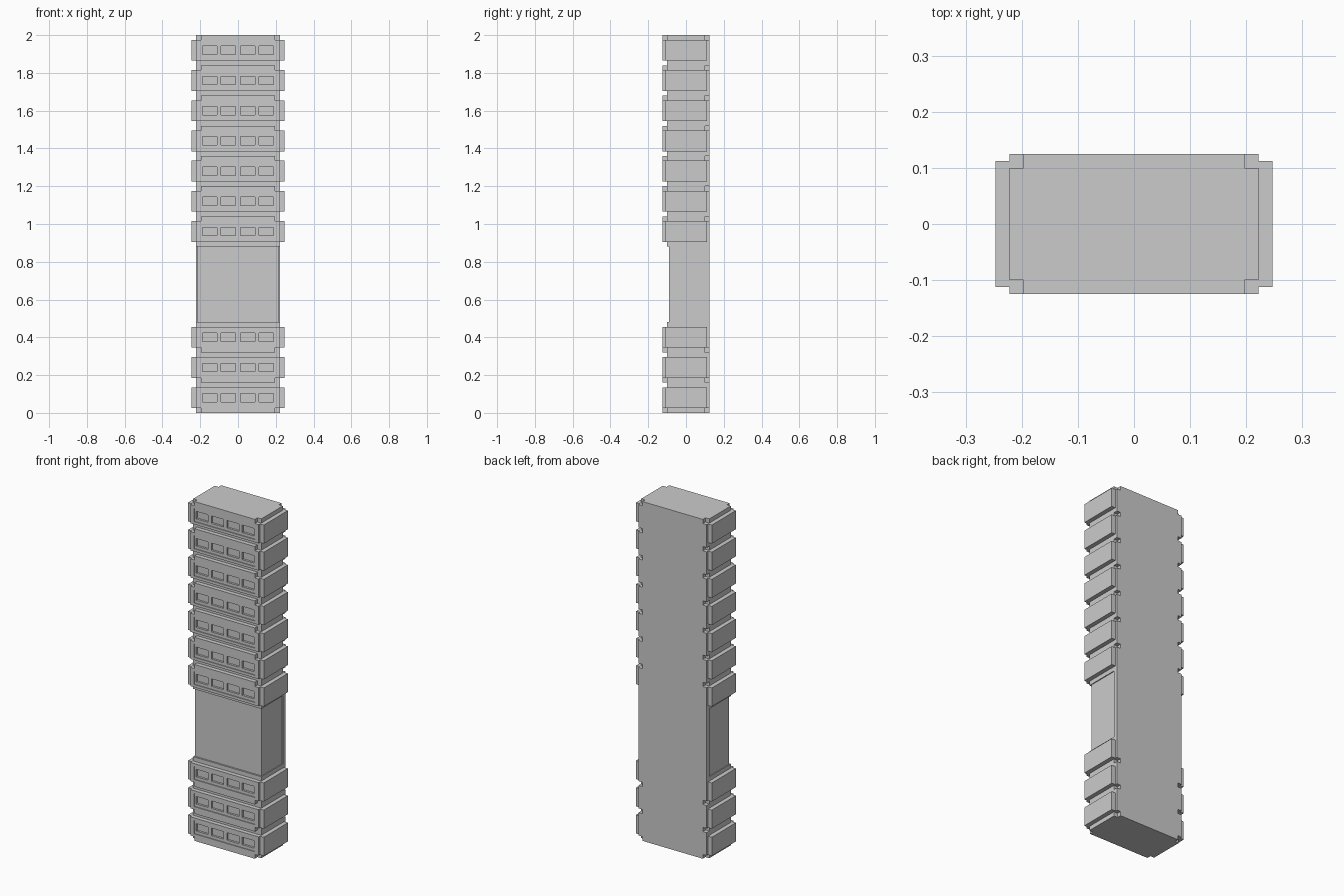
import bpy, bmesh

if "Cube" in bpy.data.objects:
    bpy.data.objects.remove(bpy.data.objects["Cube"])

W, S, D, E = 0.222, 0.247, 0.125, 0.025   # body half width, side panel reach, half depth, step
FLOORS = [(0.08 + 0.16 * i, -1) for i in range(3)] + [(0.96 + 0.16 * i, 1) for i in range(7)]


def prism(name, loop, z0, z1):
    """Vertical extrusion of a plan outline."""
    bm = bmesh.new()
    face = bm.faces.new([bm.verts.new((x, y, z0)) for x, y in loop])
    ext = bmesh.ops.extrude_face_region(bm, geom=[face])
    bmesh.ops.translate(bm, vec=(0, 0, z1 - z0),
                        verts=[g for g in ext["geom"] if isinstance(g, bmesh.types.BMVert)])
    bmesh.ops.recalc_face_normals(bm, faces=bm.faces)
    me = bpy.data.meshes.new(name)
    bm.to_mesh(me)
    bm.free()
    ob = bpy.data.objects.new(name, me)
    bpy.context.collection.objects.link(ob)
    return ob


def box(name, x0, x1, y0, y1, z0, z1):
    return prism(name, [(x0, y0), (x1, y0), (x1, y1), (x0, y1)], z0, z1)


def mirrored(half):
    """Complete an outline given for +x (front to back)."""
    return half + [(-x, y) for x, y in reversed(half)]


def carve(target, cutters):
    """Subtract a set of boxes from the target."""
    col = bpy.data.collections.new(target.name + "_cutters")
    bpy.context.scene.collection.children.link(col)
    for c in cutters:
        bpy.context.collection.objects.unlink(c)
        col.objects.link(c)
        c.hide_render = True
        c.hide_set(True)
    mod = target.modifiers.new("carve", "BOOLEAN")
    mod.operation = "DIFFERENCE"
    mod.operand_type = "COLLECTION"
    mod.collection = col
    mod.solver = "EXACT"
    bpy.context.view_layer.update()
    me = bpy.data.meshes.new_from_object(
        target.evaluated_get(bpy.context.evaluated_depsgraph_get()))
    target.modifiers.clear()
    target.data = me
    for c in cutters:
        bpy.data.objects.remove(c)
    bpy.data.collections.remove(col)


# Core slab: notched back corners on each floor, shallow recess in the plain middle
core = box("core", -W, W, -0.10, D, 0, 2)
cuts = [box("front_recess", -0.3, 0.3, -0.2, -0.09, 0.48, 0.88)]
for s in (-1, 1):
    cuts.append(box("side_recess", *sorted((s * (W - 0.005), s * 0.3)), -0.2, 0.10, 0.48, 0.88))
    for zc, d in FLOORS:
        z0, z1 = sorted((zc + d * 0.055, zc + d * 0.08))
        pad0, pad1 = (0.01 if z0 < 0.01 else 0), (0.01 if z1 > 1.99 else 0)
        cuts.append(box("corner_notch", *sorted((s * (W - E), s * 0.3)), D - E, 0.2,
                        z0 - pad0, z1 + pad1))
carve(core, cuts)

front_half = [(W, -D), (W, -0.10)]
for zc, d in FLOORS:
    # Front band with an inset window strip and four deeper panes
    band = prism("front_band", mirrored(front_half), zc - 0.055, zc + 0.055)
    strip = [box("strip_cut", -0.198, 0.198, -0.2, -D + 0.005, zc - 0.039, zc + 0.039)]
    carve(band, strip)
    panes = [box("pane_cut", x - 0.039, x + 0.039, -0.2, -D + 0.017, zc - 0.022, zc + 0.022)
             for x in (-0.15, -0.051, 0.051, 0.15)]
    carve(band, panes)
    # Narrow lip beyond the band
    z0, z1 = sorted((zc + d * 0.055, zc + d * 0.08))
    box("front_lip", -W + E, W - E, -D, -0.10, z0, z1)
    # Raised side panels
    for s in (-1, 1):
        box("side_panel", *sorted((s * W, s * S)), -0.112, 0.112, zc - 0.055, zc + 0.055)
